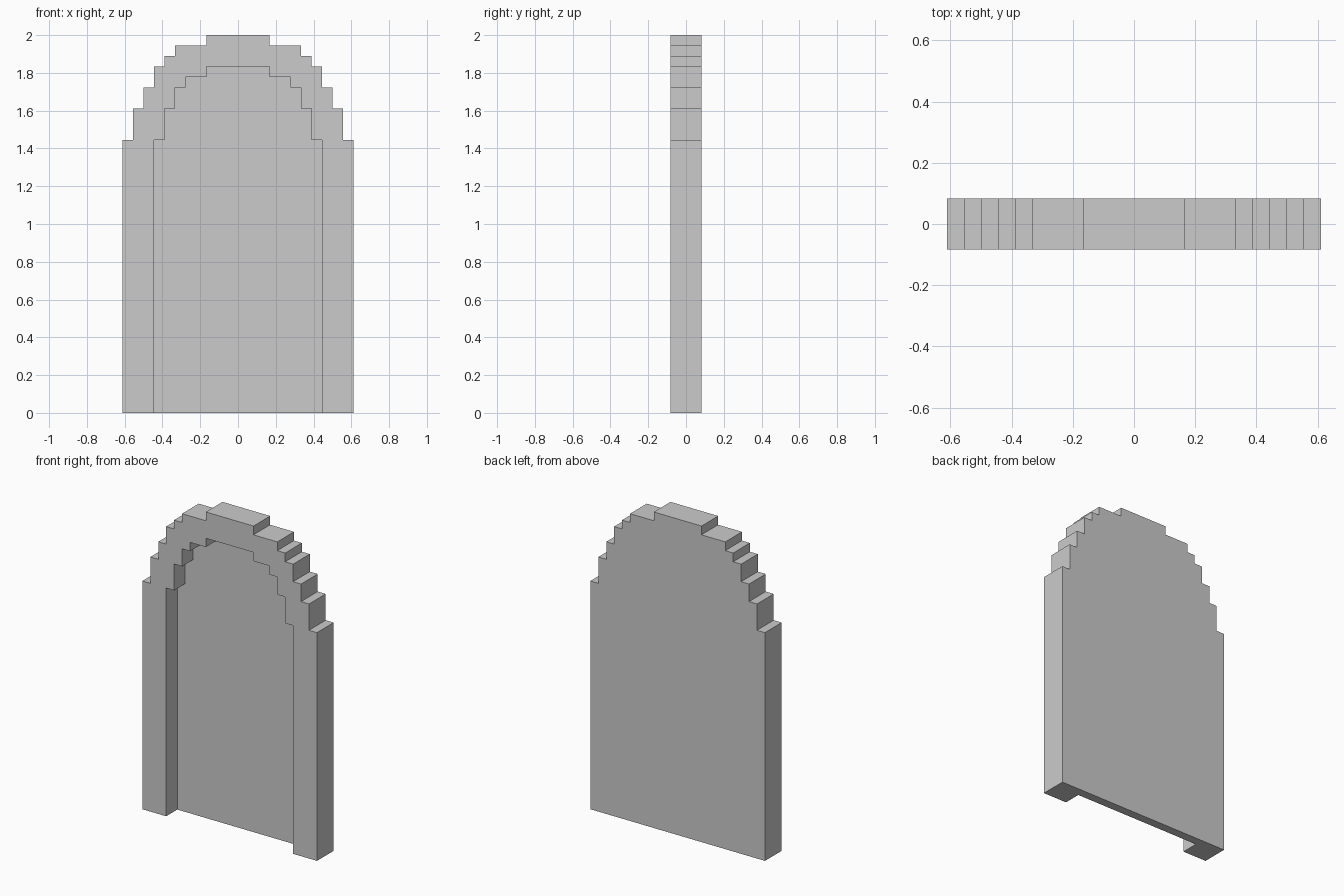
import bpy, bmesh

if "Cube" in bpy.data.objects:
    bpy.data.objects.remove(bpy.data.objects["Cube"])

U = 1 / 18  # block size
FRONT, RECESS, BACK = -1.5 * U, 0.5 * U, 1.5 * U

# Stepped half-profiles: (half width, top height) in blocks
OUTER = [(11, 26), (10, 29), (9, 31), (8, 33), (7, 34), (6, 35), (3, 36)]
INNER = [(8, 26), (7, 29), (6, 31), (5, 32), (3, 33)]


def outline(steps):
    """Open stepped outline from bottom right, over the top, to bottom left."""
    right, z0 = [], 0
    for x, z in steps:
        right += [(x * U, z0 * U), (x * U, z * U)]
        z0 = z
    return right + [(-x, z) for x, z in reversed(right)]


def row(bm, pts, y):
    return [bm.verts.new((x, y, z)) for x, z in pts]


def walls(bm, a, b):
    for i in range(len(a) - 1):
        bm.faces.new((a[i], a[i + 1], b[i + 1], b[i]))


bm = bmesh.new()
out_front, out_back = (row(bm, outline(OUTER), y) for y in (FRONT, BACK))
in_front, in_back = (row(bm, outline(INNER), y) for y in (FRONT, RECESS))

# Arch face, recessed panel and flat back
bm.faces.new(out_front + in_front[::-1])
bm.faces.new(in_back)
bm.faces.new(out_back[::-1])

# Stepped outer and inner walls
walls(bm, out_front, out_back)
walls(bm, in_front, in_back)

# U-shaped underside
bm.faces.new((out_front[0], out_back[0], out_back[-1], out_front[-1],
              in_front[-1], in_back[-1], in_back[0], in_front[0]))

bmesh.ops.recalc_face_normals(bm, faces=bm.faces[:])
mesh = bpy.data.meshes.new("arched_doorway")
bm.to_mesh(mesh)
bm.free()
bpy.context.collection.objects.link(bpy.data.objects.new("arched_doorway", mesh))
